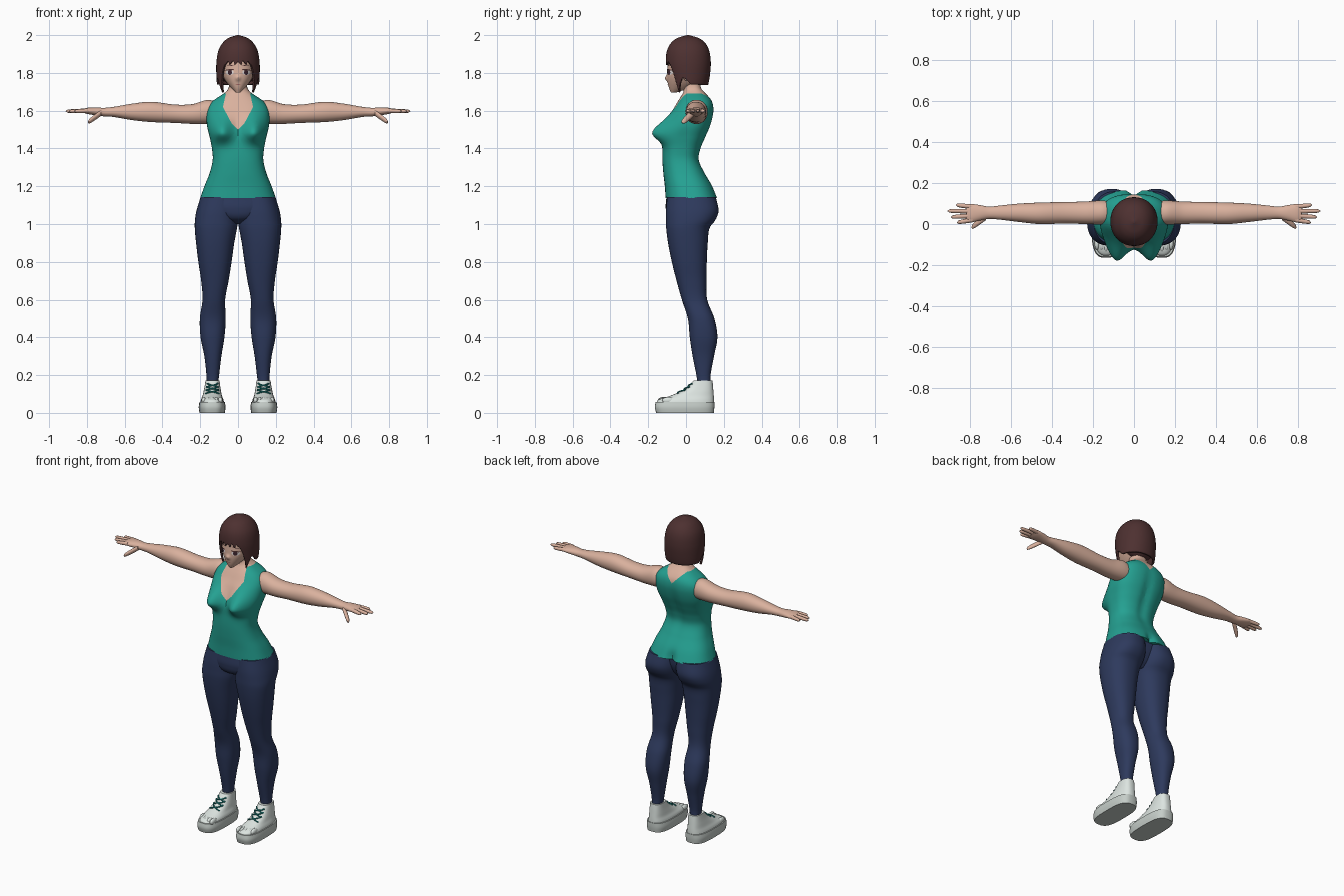
import bpy, bmesh
from math import sin, cos, pi, exp, copysign, degrees, radians
from mathutils import Vector
from mathutils.bvhtree import BVHTree

cube = bpy.data.objects.get("Cube")
if cube:
    bpy.data.objects.remove(cube, do_unlink=True)


def material(name, *rgb):
    mat = bpy.data.materials.new(name)
    mat.use_nodes = True
    mat.diffuse_color = (*rgb, 1)
    mat.node_tree.nodes["Principled BSDF"].inputs["Base Color"].default_value = (*rgb, 1)
    return mat


skin = material("skin", .70, .44, .34)
hair_brown = material("hair brown", .075, .03, .03)
teal = material("shirt teal", .018, .36, .29)
navy = material("trouser navy", .027, .042, .11)
white = material("shoe white", .72, .78, .75)
grey = material("sole grey", .56, .61, .58)
lace_teal = material("lace teal", .01, .2, .19)
eye_white = material("eye white", .8, .74, .72)
eye_dark = material("eye dark", .05, .02, .03)
lip = material("lip red", .42, .16, .14)


def finish(name, bm, *mats):
    bmesh.ops.recalc_face_normals(bm, faces=bm.faces)
    mesh = bpy.data.meshes.new(name)
    bm.to_mesh(mesh)
    bm.free()
    for mat in mats:
        mesh.materials.append(mat)
    obj = bpy.data.objects.new(name, mesh)
    bpy.context.collection.objects.link(obj)
    bpy.ops.object.select_all(action='DESELECT')
    obj.select_set(True)
    bpy.context.view_layer.objects.active = obj
    bpy.ops.object.shade_smooth_by_angle(angle=radians(50))
    return obj


def section(rings, t):
    """Smoothly interpolated ring (u0, u1, v0, v1) at position t."""
    last = len(rings) - 1
    i = max(k for k in range(last) if k == 0 or rings[k][0] <= t)
    a, b = rings[i], rings[i + 1]
    before, after = rings[max(i - 1, 0)], rings[min(i + 2, last)]
    h = b[0] - a[0]
    s = min(max((t - a[0]) / h, 0), 1)
    out = []
    for k in range(1, 5):
        m0 = (b[k] - before[k]) / (b[0] - before[0]) * h
        m1 = (after[k] - a[k]) / (after[0] - a[0]) * h
        d = b[k] - a[k]
        out.append(a[k] + s * (m0 + s * (3*d - 2*m0 - m1 + s * (m0 + m1 - 2*d))))
    return out


def surface(rings, t, angle, n=2.3, axis='z'):
    """Point on a lofted tube; angle zero is the front."""
    u0, u1, v0, v1 = section(rings, t)
    c, s = -cos(angle), sin(angle)
    u = (u0 + u1) / 2 + (u1 - u0) / 2 * copysign(abs(s) ** (2 / n), s)
    v = (v0 + v1) / 2 + (v1 - v0) / 2 * copysign(abs(c) ** (2 / n), c)
    return Vector((u, v, t)) if axis == 'z' else Vector((t, v, u))


def loft(rings, n=2.3, axis='z', side=1, cols=48, steps=40, shape=None, bottom=None):
    bm = bmesh.new()
    grid = []
    for i in range(steps + 1):
        row = []
        for j in range(cols):
            angle = 2 * pi * j / cols
            low, f = rings[0][0], i / steps
            if bottom:
                low, f = bottom(degrees(min(angle, 2 * pi - angle))), sin(f * pi / 2)
            p = surface(rings, low + (rings[-1][0] - low) * f, angle, n, axis)
            if shape:
                p = shape(p)
            row.append(bm.verts.new((p.x * side, p.y, p.z)))
        grid.append(row)
    for a, b in zip(grid, grid[1:]):
        for j in range(cols):
            k = (j + 1) % cols
            bm.faces.new((a[j], a[k], b[k], b[j]))
    if not bottom:
        bm.faces.new(grid[0])
    bm.faces.new(grid[-1])
    return bm


def sym(*rows):
    return [(t, -w, w, y0, y1) for t, w, y0, y1 in rows]


def linear(points, x):
    for (x0, y0), (x1, y1) in zip(points, points[1:]):
        if x <= x1:
            return y0 + (y1 - y0) * (x - x0) / (x1 - x0)
    return points[-1][1]


def bump(d, size):
    return exp(-(d / size) ** 2)


def ball(name, centre, scale, mat):
    bm = bmesh.new()
    bmesh.ops.create_uvsphere(bm, u_segments=20, v_segments=12, radius=1)
    bmesh.ops.scale(bm, vec=scale, verts=bm.verts)
    bmesh.ops.translate(bm, vec=centre, verts=bm.verts)
    return finish(name, bm, mat)


# Torso and neck, with a sleeveless V-neck shirt cut into the surface
def torso_shape(p):
    side_x = abs(p.x)
    if p.y < 0:
        tall = .05 if p.z < 1.485 else .072
        p.y -= .075 * bump(side_x - .088, .056) * bump(p.z - 1.485, tall)
    else:
        p.y -= .03 * bump(side_x, .025) * bump(p.z - 1.13, .05)
        p.y -= .01 * bump(side_x, .03) * bump(p.z - 1.45, .15)
    return p


torso = loft(sym((1.137, .2, -.108, .167), (1.2, .178, -.112, .14), (1.27, .15, -.12, .1),
                 (1.34, .134, -.125, .07), (1.4, .138, -.125, .08), (1.46, .15, -.12, .105),
                 (1.52, .164, -.103, .13), (1.58, .167, -.082, .145), (1.62, .158, -.06, .146),
                 (1.65, .135, -.043, .138), (1.675, .1, -.027, .12), (1.695, .07, -.015, .1),
                 (1.72, .05, -.012, .08), (1.78, .045, -.02, .07)),
             n=2.5, cols=96, steps=90, shape=torso_shape)
front_neck = [(1.5, 0), (1.535, .035), (1.62, .08), (1.69, .064)]
back_neck = [(1.62, 0), (1.69, .066)]
for line in (front_neck, back_neck):
    for (z0, x0), (z1, x1) in zip(line, line[1:]):
        for s in (1, -1):
            bmesh.ops.bisect_plane(torso, geom=torso.verts[:] + torso.edges[:] + torso.faces[:],
                                   plane_co=(s * x0, 0, z0), plane_no=(z1 - z0, 0, s * (x0 - x1)))
bmesh.ops.bisect_plane(torso, geom=torso.verts[:] + torso.edges[:] + torso.faces[:],
                       plane_co=(0, 0, 1.69), plane_no=(0, 0, 1))
for face in torso.faces:
    c = face.calc_center_median()
    line = front_neck if c.y < .04 else back_neck
    bare = c.z > 1.69 or (c.z > line[0][0] and abs(c.x) < linear(line, c.z))
    face.material_index = 0 if bare else 1
finish("torso_and_shirt", torso, skin, teal)

# Pelvis bridging the legs
finish("trouser_pelvis", loft(sym((1.0, .04, -.04, .07), (1.03, .12, -.09, .1),
                                  (1.08, .19, -.107, .125), (1.14, .197, -.104, .135))), navy)

leg = [(.16, .105, .165, .06, .13), (.2, .1, .167, .055, .13), (.3, .088, .178, .035, .148),
       (.4, .072, .198, .02, .166), (.5, .065, .202, .01, .15), (.6, .068, .188, -.022, .112),
       (.7, .05, .195, -.05, .108), (.8, .034, .21, -.075, .11), (.9, .02, .222, -.095, .115),
       (.98, .005, .229, -.105, .125), (1.02, 0, .228, -.106, .155),
       (1.07, -.003, .22, -.106, .172), (1.143, -.005, .198, -.1, .158)]
arm = [(.11, 1.535, 1.645, 0, .11), (.16, 1.53, 1.657, -.002, .115), (.24, 1.53, 1.635, 0, .11),
       (.33, 1.535, 1.632, .003, .108), (.46, 1.54, 1.647, 0, .105), (.56, 1.55, 1.637, .01, .1),
       (.66, 1.567, 1.62, .022, .09), (.71, 1.57, 1.615, .025, .085),
       (.75, 1.575, 1.617, .018, .092), (.8, 1.583, 1.615, .008, .098), (.82, 1.59, 1.608, .014, .09)]
sole = [(0, .07, .204, -.158, .147), (.03, .066, .208, -.165, .15), (.058, .07, .204, -.16, .15)]
upper = [(.05, .074, .2, -.157, .148), (.07, .077, .196, -.145, .148), (.09, .085, .188, -.085, .147),
         (.115, .09, .182, -.025, .145), (.14, .094, .177, .012, .143), (.172, .098, .172, .04, .14)]
fingers = {"index": (.02, .865, .008), "middle": (.041, .895, .034),
           "ring": (.063, .912, .064), "little": (.084, .87, .093)}


def finger(start, end, r):
    rings = []
    for f, k in ((0, 1), (.5, .95), (.85, .8), (.96, .55), (1, .15)):
        p = Vector(start).lerp(Vector(end), f)
        rings.append((p.x, p.z - r * k, p.z + r * k, p.y - r * k, p.y + r * k))
    return rings


for s, label in ((1, "left"), (-1, "right")):
    finish(label + "_trouser_leg", loft(leg, side=s, steps=70), navy)

    # Arm, palm and fingers
    finish(label + "_arm", loft(arm, n=2.1, axis='x', side=s, steps=60), skin)
    for name, (y0, tip_x, tip_y) in fingers.items():
        rings = finger((.79, y0, 1.6), (tip_x, tip_y, 1.597), .0115)
        finish(f"{label}_{name}_finger", loft(rings, n=2, axis='x', side=s, cols=12, steps=14), skin)
    thumb = finger((.725, .035, 1.588), (.795, -.017, 1.538), .0165)
    finish(label + "_thumb", loft(thumb, n=2, axis='x', side=s, cols=14, steps=14), skin)

    # Shoe with toe ridges and crossed laces
    finish(label + "_shoe_sole", loft(sole, n=3, side=s, steps=8), grey)
    finish(label + "_shoe_upper", loft(upper, n=2.6, side=s, steps=24), white)
    for i in range(5):
        ball(f"{label}_toe_ridge_{i + 1}", (s * (.093 + .022 * i), -.118 + .006 * i, .066),
             (.0125, .032, .018), white)
    for i in range(3):
        for way in (1, -1):
            curve = bpy.data.curves.new("lace", 'CURVE')
            curve.dimensions = '3D'
            curve.bevel_depth = .004
            curve.bevel_resolution = 2
            line = curve.splines.new('POLY')
            line.points.add(10)
            for k, point in enumerate(line.points):
                f = k / 5 - 1
                p = surface(upper, .11 + .017 * i + .01 * f * way, f * radians(42), 2.6)
                point.co = (p.x * s, p.y - .002, p.z + .002, 1)
            curve.materials.append(lace_teal)
            lace = bpy.data.objects.new(f"{label}_lace_{i + 1}_{'up' if way > 0 else 'down'}", curve)
            bpy.context.collection.objects.link(lace)

    ball(label + "_ear", (s * .09, .0, 1.79), (.012, .018, .03), skin)


# Head with a small nose
def face_shape(p):
    if p.y < 0:
        p.y -= .012 * bump(p.x, .012) * bump(p.z - 1.772, .014)
    return p


head = finish("head", loft(sym((1.697, .012, -.08, -.05), (1.72, .036, -.09, .02),
                               (1.75, .061, -.097, .07), (1.78, .078, -.1, .095),
                               (1.82, .087, -.099, .108), (1.88, .09, -.092, .11),
                               (1.95, .06, -.06, .08)),
                           n=2.2, cols=80, steps=60, shape=face_shape), skin)
tree = BVHTree.FromPolygons([v.co for v in head.data.vertices],
                            [list(p.vertices) for p in head.data.polygons])


# Painted face details, laid on the head as thin plates
def plate(name, x, z, rx, rz, mat, layer=1, tilt=0):
    bm = bmesh.new()
    bmesh.ops.create_circle(bm, cap_ends=True, cap_tris=True, segments=20, radius=1)
    bmesh.ops.subdivide_edges(bm, edges=bm.edges[:], cuts=2, use_grid_fill=True)
    for v in bm.verts:
        px, pz = x + v.co.x * rx, z + v.co.y * rz + tilt * v.co.x * rx
        hit = tree.ray_cast(Vector((px, -1, pz)), Vector((0, 1, 0)))[0]
        v.co = (px, hit.y - .0015 * layer, pz)
    finish(name, bm, mat)


for s, label in ((1, "left"), (-1, "right")):
    plate(label + "_eye", s * .044, 1.803, .021, .014, eye_white)
    plate(label + "_iris", s * .043, 1.803, .011, .0135, eye_dark, 2)
    plate(label + "_eyelash", s * .045, 1.816, .024, .004, hair_brown, 3, -.1 * s)
    plate(label + "_eyebrow", s * .044, 1.838, .02, .002, hair_brown, 1, -.1 * s)
plate("mouth", 0, 1.738, .013, .0025, lip)

# Bobbed hair: jagged fringe, long locks beside the face, straight hem behind
hem = [(0, 1.86), (8, 1.84), (12, 1.868), (22, 1.84), (26, 1.865), (38, 1.84), (45, 1.8),
       (55, 1.695), (63, 1.74), (72, 1.775), (84, 1.765), (94, 1.738), (180, 1.735)]
hair = finish("hair", loft(sym((1.69, .1, -.072, .1), (1.74, .111, -.086, .118),
                               (1.8, .115, -.099, .128), (1.86, .114, -.107, .131),
                               (1.92, .103, -.1, .122), (1.96, .08, -.078, .1),
                               (1.985, .05, -.045, .066), (2.0, .006, .004, .016)),
                           n=2.1, cols=144, steps=48, bottom=lambda a: linear(hem, a)), hair_brown)
solid = hair.modifiers.new("thickness", 'SOLIDIFY')
solid.thickness = .012
solid.offset = -1
ball("hair_under_layer", (0, .045, 1.815), (.1, .072, .085), hair_brown)
